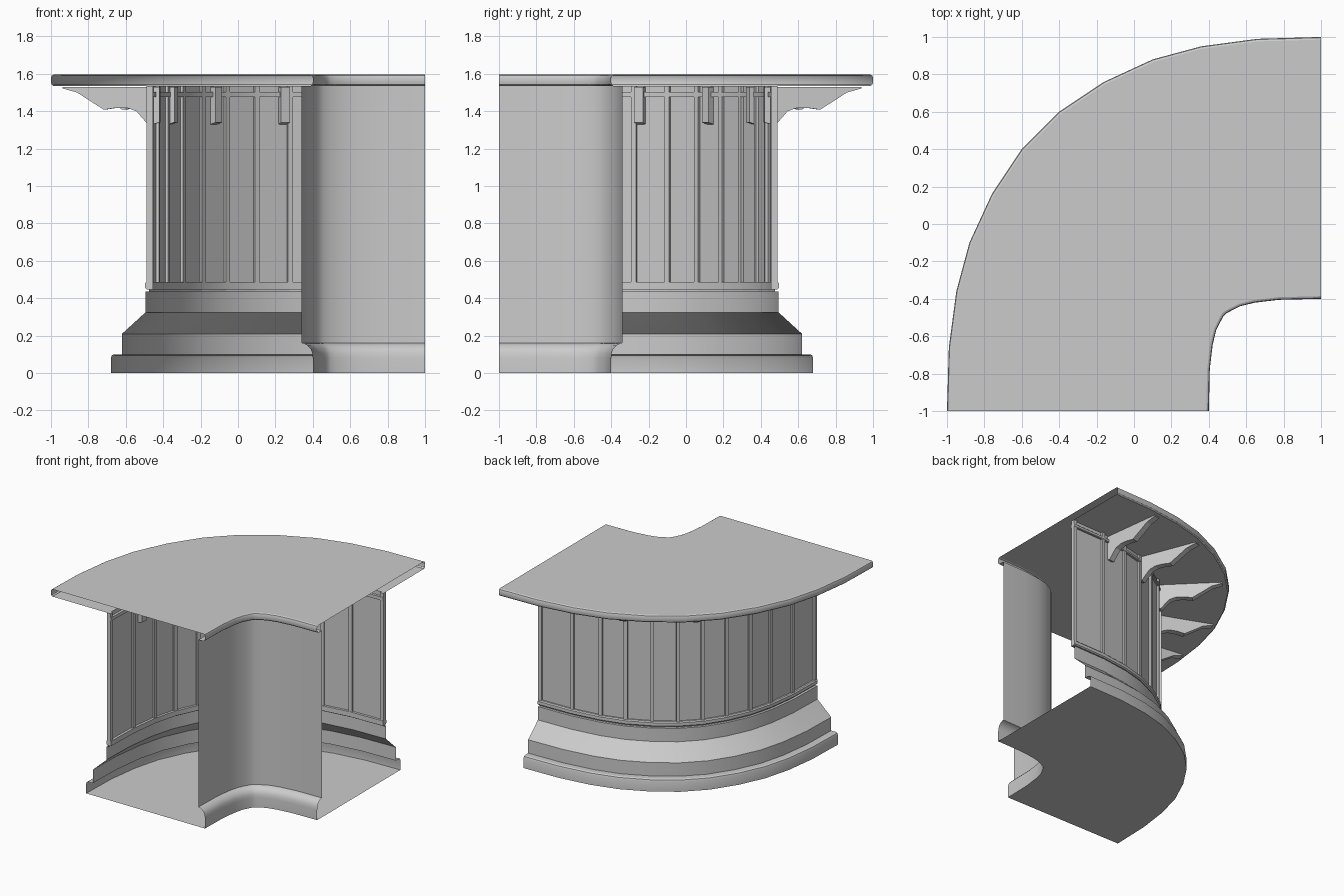
import bpy, bmesh, math
from mathutils import Vector

cube = bpy.data.objects.get("Cube")
if cube:
    bpy.data.objects.remove(cube, do_unlink=True)

grey = bpy.data.materials.new("plain grey")
grey.use_nodes = True
COLOUR = (0.6, 0.6, 0.6, 1)
grey.diffuse_color = COLOUR
grey.node_tree.nodes["Principled BSDF"].inputs["Base Color"].default_value = COLOUR

# Guide curve: the counter's outer edge, measured from the corner (1, -1)
half = [(2, 0), (1.99, .34), (1.95, .64), (1.88, .9), (1.76, 1.16), (1.6, 1.4)]
guide = [Vector(p) for p in half] + [Vector((y, x)) for x, y in reversed(half)]
normals = [Vector((p.x ** 1.41, p.y ** 1.41)).normalized() for p in guide]
LAST = len(guide) - 1


def place(index, depth, z, side=0.0):
    """Point at a depth inward from the outer edge, at a fractional guide index."""
    i = min(int(index), LAST - 1)
    f = index - i
    n = normals[i].lerp(normals[i + 1], f).normalized()
    a = guide[i] - normals[i] * depth
    b = guide[i + 1] - normals[i + 1] * depth
    p = a.lerp(b, f) + Vector((-n.y, n.x)) * side
    return Vector((1 - p.x, p.y - 1, z))


def finish(name, bm, smooth=True, recalc=True):
    if recalc:
        bmesh.ops.recalc_face_normals(bm, faces=bm.faces)
    mesh = bpy.data.meshes.new(name)
    bm.to_mesh(mesh)
    bm.free()
    mesh.materials.append(grey)
    obj = bpy.data.objects.new(name, mesh)
    bpy.context.collection.objects.link(obj)
    if smooth:
        bpy.ops.object.select_all(action="DESELECT")
        obj.select_set(True)
        bpy.context.view_layer.objects.active = obj
        bpy.ops.object.shade_smooth_by_angle(angle=math.radians(25))
    return obj


def sweep(name, profile, closed=False, smooth=True):
    """Carry a (depth, z) profile along the guide curve."""
    bm = bmesh.new()
    rings = [[bm.verts.new(place(i, d, z)) for d, z in profile] for i in range(LAST + 1)]
    count = len(profile)
    for a, b in zip(rings, rings[1:]):
        for j in range(count if closed else count - 1):
            k = (j + 1) % count
            bm.faces.new((a[j], a[k], b[k], b[j]))
    if closed:
        bm.faces.new(rings[0])
        bm.faces.new(rings[-1])
    return finish(name, bm, smooth)


def add_slab(bm, index, profile, width, centre=0.0):
    """Solid cut from a (depth, z) outline, standing square to the wall."""
    sides = [[bm.verts.new(place(index, d, z, centre + s * width / 2)) for d, z in profile]
             for s in (-1, 1)]
    count = len(profile)
    bm.faces.new(sides[0])
    bm.faces.new(list(reversed(sides[1])))
    for j in range(count):
        k = (j + 1) % count
        bm.faces.new((sides[0][k], sides[0][j], sides[1][j], sides[1][k]))


def box_outline(d0, d1, z0, z1, c=0.0):
    """Rectangle with its two outer corners chamfered by c."""
    if c:
        return [(d0, z0 + c), (d0, z1 - c), (d0 + c, z1), (d1, z1), (d1, z0), (d0 + c, z0)]
    return [(d0, z0), (d0, z1), (d1, z1), (d1, z0)]


TOP, UNDER, WALL, BACK = 1.595, 1.535, 0.525, 1.34

# Counter top with rounded rims and soffits, open at both ends
sweep("counter_top", [
    (WALL, UNDER), (.012, UNDER), (.003, UNDER + .008), (0, UNDER + .02),
    (0, TOP - .015), (.004, TOP - .005), (.014, TOP),
    (1.386, TOP), (1.396, TOP - .005), (1.4, TOP - .015),
    (1.4, UNDER + .02), (1.397, UNDER + .008), (1.388, UNDER), (BACK, UNDER)])

# Inner wall with its coved foot
sweep("inner_wall", [
    (BACK, UNDER), (BACK, .16), (1.352, .158), (1.372, .147), (1.388, .13),
    (1.397, .108), (1.4, .08), (1.4, 0)])

# Stepped plinth on the outer side, and the floor
sweep("plinth", [
    (.32, 0), (.32, .08), (.325, .094), (.337, .1), (.38, .1), (.38, .21),
    (.5, .32), (.505, .325), (.505, .435), (WALL, .435)])
sweep("floor", [(.32, 0), (1.4, 0)])

# Flat wall panels
sweep("wall_panels", [(WALL, .435), (WALL, UNDER)], smooth=False)

# Horizontal mouldings below and above the panels
sweep("lower_moulding", box_outline(.503, .545, .447, .488, .008), True)
sweep("upper_moulding", box_outline(.508, .545, 1.475, 1.502, .005), True)

# Upright battens at every panel joint
bm = bmesh.new()
WIDTH = .028
for i in range(LAST + 1):
    inset = WIDTH / 2 if i == 0 else -WIDTH / 2 if i == LAST else 0
    add_slab(bm, i, box_outline(.51, .542, .48, UNDER), WIDTH, inset)
finish("battens", bm, smooth=False)

# Shaped brackets under the overhang
outline = [(.565, 1.53), (.04, 1.53), (.04, 1.522), (.12, 1.5), (.19, 1.455),
           (.265, 1.408), (.33, 1.418), (.39, 1.418), (.44, 1.4), (.475, 1.36),
           (.505, 1.325), (.565, 1.34)]
bm = bmesh.new()
for index in (1.35, 3.2, 5.5, 7.8, 9.65):
    add_slab(bm, index, outline, .05)
finish("brackets", bm, smooth=False)
